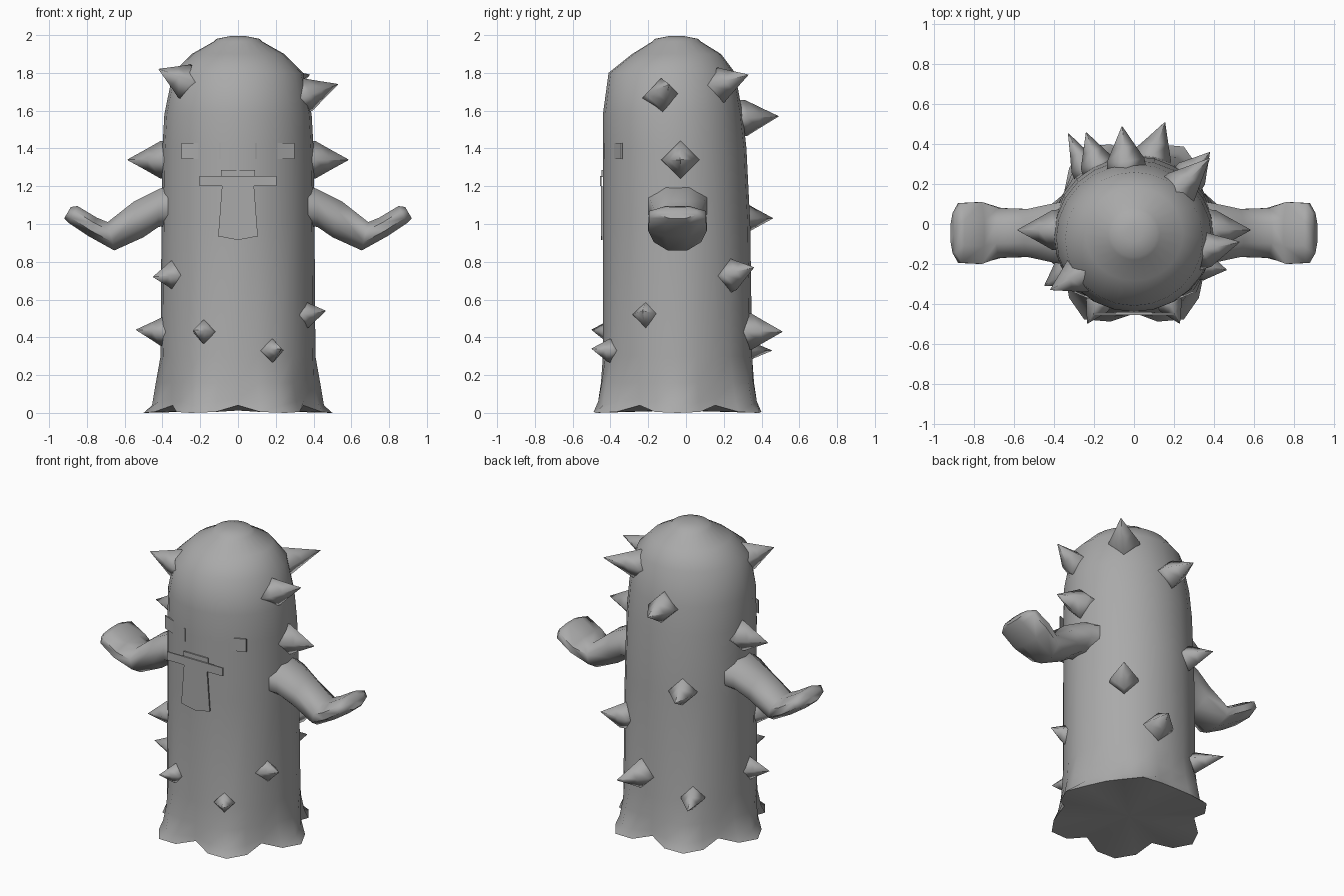
import bpy
import bmesh
from math import cos, sin, pi, radians
from mathutils import Vector

cube = bpy.data.objects.get("Cube")
if cube:
    bpy.data.objects.remove(cube)

grey = bpy.data.materials.new("plain_grey")
grey.use_nodes = True
grey.diffuse_color = (0.4, 0.4, 0.4, 1)
grey.node_tree.nodes["Principled BSDF"].inputs["Base Color"].default_value = (0.4, 0.4, 0.4, 1)


def finish(bm, name, angle=60):
    bmesh.ops.recalc_face_normals(bm, faces=bm.faces)
    mesh = bpy.data.meshes.new(name)
    bm.to_mesh(mesh)
    bm.free()
    mesh.materials.append(grey)
    obj = bpy.data.objects.new(name, mesh)
    bpy.context.collection.objects.link(obj)
    bpy.ops.object.select_all(action='DESELECT')
    obj.select_set(True)
    bpy.context.view_layer.objects.active = obj
    if angle:
        bpy.ops.object.shade_smooth_by_angle(angle=radians(angle))
    return obj


def loft(bm, rings):
    """Skin a list of equal-length point rings and close both ends."""
    loops = [[bm.verts.new(p) for p in ring] for ring in rings]
    for a, b in zip(loops, loops[1:]):
        for i in range(len(a)):
            j = (i + 1) % len(a)
            bm.faces.new((a[i], a[j], b[j], b[i]))
    for loop in (loops[0], loops[-1]):
        centre = sum((v.co for v in loop), Vector()) / len(loop)
        bmesh.ops.poke(bm, faces=[bm.faces.new(loop)])
    return loops


# Body: rounded trunk that spreads into six roots at the ground
SEGMENTS = 24
bm = bmesh.new()
rings = []
root_steps = [  # height and radius at root ridge, root side, valley
    ((0.0, 0.50), (0.005, 0.46), (0.04, 0.40)),
    ((0.04, 0.455), (0.06, 0.435), (0.07, 0.405)),
    ((0.16, 0.435), (0.16, 0.415), (0.16, 0.405)),
]
for steps in root_steps:
    ring = []
    for i in range(SEGMENTS):
        a = 2 * pi * i / SEGMENTS
        z, r = steps[min(i % 4, 4 - i % 4)]
        ring.append((r * cos(a), r * sin(a) - 0.045, z))
    rings.append(ring)
trunk = [  # height, x radius, y radius, y centre
    (0.30, 0.41, 0.395, -0.045), (1.0, 0.405, 0.39, -0.05),
    (1.4, 0.40, 0.38, -0.06), (1.58, 0.39, 0.37, -0.07),
    (1.80, 0.345, 0.335, -0.075), (1.90, 0.245, 0.235, -0.05),
    (1.965, 0.13, 0.13, -0.05), (1.98, 0.115, 0.115, -0.05),
    (1.995, 0.04, 0.04, -0.05),
]
for z, rx, ry, cy in trunk:
    rings.append([(rx * cos(2 * pi * i / SEGMENTS),
                   ry * sin(2 * pi * i / SEGMENTS) + cy, z)
                  for i in range(SEGMENTS)])
loft(bm, rings)
finish(bm, "body", 50)

# Arms: tapered to the elbow, then a flat upturned hand
arm = [  # upper edge x, z; lower edge x, z; half width
    (0.34, 1.21, 0.34, 0.99, 0.16), (0.42, 1.185, 0.42, 0.985, 0.145),
    (0.55, 1.12, 0.50, 0.93, 0.12), (0.69, 1.01, 0.655, 0.86, 0.125),
    (0.75, 1.035, 0.79, 0.935, 0.155), (0.85, 1.095, 0.895, 1.005, 0.15),
    (0.885, 1.09, 0.92, 1.03, 0.10),
]
for side, name in ((1, "left_arm"), (-1, "right_arm")):
    bm = bmesh.new()
    rings = []
    for x1, z1, x2, z2, w in arm:
        ring = []
        for i in range(8):
            a = 2 * pi * (i + 0.5) / 8
            t = 0.5 + 0.5 * sin(a) / cos(pi / 8)
            ring.append((side * (x2 + (x1 - x2) * t),
                         w * cos(a) / cos(pi / 8) - 0.045,
                         z2 + (z1 - z2) * t))
        rings.append(ring)
    loft(bm, rings)
    finish(bm, name)

# Thorns: four-sided spikes, each from a base on the trunk to a tip
thorns = {
    "thorn_brow_right": ((-0.27, -0.25, 1.75), (-0.42, -0.33, 1.82), 0.10),
    "thorn_brow_left": ((0.35, -0.13, 1.68), (0.53, -0.09, 1.74), 0.095),
    "thorn_head_back": ((0.22, 0.17, 1.73), (0.38, 0.33, 1.79), 0.10),
    "thorn_nape": ((-0.04, 0.30, 1.56), (-0.06, 0.49, 1.57), 0.10),
    "thorn_shoulder_left": ((0.39, -0.03, 1.34), (0.585, -0.03, 1.34), 0.105),
    "thorn_shoulder_right": ((-0.39, -0.03, 1.34), (-0.585, -0.03, 1.34), 0.105),
    "thorn_back": ((-0.18, 0.29, 1.03), (-0.24, 0.46, 1.03), 0.09),
    "thorn_hip_left": ((0.28, 0.24, 0.73), (0.38, 0.36, 0.77), 0.09),
    "thorn_low_back": ((0.09, 0.33, 0.43), (0.155, 0.51, 0.43), 0.10),
    "thorn_low_back_right": ((-0.24, 0.27, 0.33), (-0.33, 0.455, 0.33), 0.075),
    "thorn_low_left": ((0.35, -0.21, 0.52), (0.465, -0.23, 0.54), 0.075),
    "thorn_front_left": ((0.18, -0.40, 0.33), (0.23, -0.50, 0.34), 0.065),
    "thorn_front_right": ((-0.18, -0.40, 0.43), (-0.235, -0.50, 0.44), 0.065),
    "thorn_hip_right": ((-0.34, -0.24, 0.73), (-0.45, -0.31, 0.72), 0.08),
    "thorn_low_right": ((-0.39, -0.10, 0.43), (-0.54, -0.11, 0.44), 0.08),
}
for name, (base, tip, radius) in thorns.items():
    base, tip = Vector(base), Vector(tip)
    axis = tip - base
    turn = axis.to_track_quat('Z', 'Y')
    bm = bmesh.new()
    rings = []
    for along, scale in ((-0.25, 1.0), (0.1, 0.95), (0.45, 0.58), (0.995, 0.02)):
        rings.append([base + axis * along + turn @ Vector(
            (radius * scale * cos(k * pi / 2), radius * scale * sin(k * pi / 2), 0))
            for k in range(4)])
    loft(bm, rings)
    finish(bm, name, 95)


# Face: thin plates cut from outlines given as x, z
def plate(name, outline, front, slope=0.0):
    bm = bmesh.new()
    loft(bm, [[(x, front + back + slope * abs(x), z) for x, z in outline]
              for back in (0.0, 0.009)])
    finish(bm, name, 0)


for side, name in ((1, "left_eye"), (-1, "right_eye")):
    plate(name, [(side * 0.09, 1.345), (side * 0.30, 1.345),
                 (side * 0.30, 1.43), (side * 0.09, 1.43)], -0.47, 0.42)
plate("nose", [(-0.09, 1.25), (0.09, 1.25), (0.09, 1.285), (-0.09, 1.285)], -0.447)
plate("moustache", [(-0.205, 1.20), (0.205, 1.20), (0.205, 1.255), (-0.205, 1.255)], -0.456)
plate("beard", [(-0.105, 0.935), (0, 0.915), (0.105, 0.935),
                (0.085, 1.20), (-0.085, 1.20)], -0.45)
